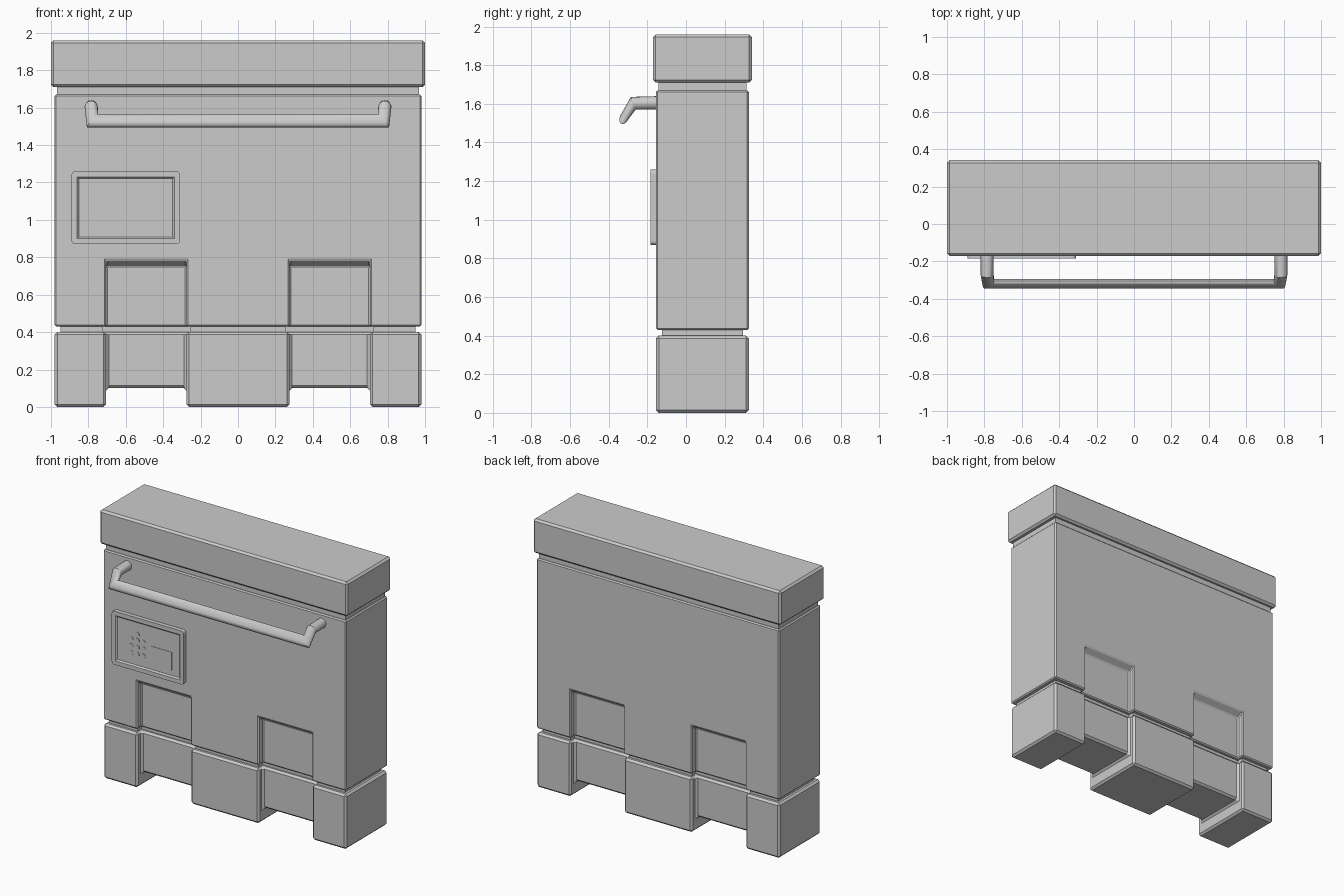
import bpy, bmesh, math
from mathutils import Vector, Matrix

if "Cube" in bpy.data.objects:
    bpy.data.objects.remove(bpy.data.objects["Cube"])

grey = bpy.data.materials.new("plain_grey")
grey.use_nodes = True
GREY = (0.6, 0.6, 0.6, 1)
grey.diffuse_color = GREY
grey.node_tree.nodes["Principled BSDF"].inputs["Base Color"].default_value = GREY

MID_Y, HALF_Y = 0.085, 0.24      # centre and half depth of the cabinet
FRONT = MID_Y - HALF_Y
NOTCH = (0.275, 0.705)           # notch span in x, mirrored
DEPTH = 0.05                     # notch depth


def finish(bm, name):
    bmesh.ops.recalc_face_normals(bm, faces=bm.faces)
    mesh = bpy.data.meshes.new(name)
    bm.to_mesh(mesh)
    bm.free()
    mesh.materials.append(grey)
    ob = bpy.data.objects.new(name, mesh)
    bpy.context.collection.objects.link(ob)
    return ob


def add_box(bm, x0, x1, y0, y1, z0, z1):
    size = Vector((x1 - x0, y1 - y0, z1 - z0))
    centre = Vector((x0 + x1, y0 + y1, z0 + z1)) / 2
    bmesh.ops.create_cube(bm, size=1, matrix=Matrix.Translation(centre) @ Matrix.Diagonal(size).to_4x4())


def block(name, half_x, half_y, z0, z1):
    bm = bmesh.new()
    add_box(bm, -half_x, half_x, MID_Y - half_y, MID_Y + half_y, z0, z1)
    return finish(bm, name)


def add_prism(bm, profile, x0, x1):
    """Extrude a y-z profile, measured from the cabinet centre, along x."""
    face = bm.faces.new([bm.verts.new((x0, MID_Y + y, z)) for y, z in profile])
    moved = bmesh.ops.extrude_face_region(bm, geom=[face])["geom"]
    verts = [v for v in moved if isinstance(v, bmesh.types.BMVert)]
    bmesh.ops.translate(bm, verts=verts, vec=(x1 - x0, 0, 0))


def apply(ob, kind, **settings):
    mod = ob.modifiers.new(kind.lower(), kind)
    for key, value in settings.items():
        setattr(mod, key, value)
    bpy.ops.object.select_all(action='DESELECT')
    ob.select_set(True)
    bpy.context.view_layer.objects.active = ob
    bpy.ops.object.modifier_apply(modifier=mod.name)


def bevel(ob, width):
    apply(ob, 'BEVEL', width=width, segments=1, limit_method='ANGLE', angle_limit=math.radians(50))


def cut_notches(ob, profiles, grow=0):
    """Cut the given y-z profiles at both notch positions."""
    bm = bmesh.new()
    for side in (-1, 1):
        a, b = sorted(side * x for x in NOTCH)
        for profile in profiles:
            add_prism(bm, profile, a - grow, b + grow)
    cutter = finish(bm, "notch_cutter")
    cutter.hide_render = True
    apply(ob, 'BOOLEAN', object=cutter, operation='DIFFERENCE', solver='EXACT')
    bpy.data.objects.remove(cutter)


def notch_pair(depth, z0, z1, slope):
    """Front and back notch profiles with a sloped ceiling."""
    outer, inner = HALF_Y + 0.1, HALF_Y - depth
    half = [(outer, z0), (inner, z0), (inner, z1 - slope), (HALF_Y, z1), (outer, z1)]
    return [half, [(-y, z) for y, z in half]]


# Lid and the neck below it
lid = block("lid", 1.0, 0.256, 1.71, 1.96)
bevel(lid, 0.014)
block("upper_neck", 0.967, HALF_Y - 0.012, 1.64, 1.74)

# Main body with notches in front and back
body = block("body", 0.98, HALF_Y, 0.43, 1.67)
cut_notches(body, notch_pair(DEPTH, 0.3, 0.785, 0.035))
bevel(body, 0.008)

# Groove between body and base
neck = block("lower_neck", 0.95, HALF_Y - 0.03, 0.37, 0.46)
cut_notches(neck, notch_pair(DEPTH + 0.025, 0.3, 0.5, 0), 0.02)

# Base with notches that open into tunnels between the feet
base = block("base", 0.98, HALF_Y, 0, 0.4)
out, inn = HALF_Y + 0.1, HALF_Y - DEPTH
cut_notches(base, [[(-out, -0.1), (out, -0.1), (out, 0.5), (inn, 0.5),
                    (inn, 0.1), (-inn, 0.1), (-inn, 0.5), (-out, 0.5)]])
bevel(base, 0.014)

# Control panel: rounded plate with a sunken face
bm = bmesh.new()
add_box(bm, -0.89, -0.31, FRONT - 0.03, FRONT + 0.01, 0.87, 1.26)
corners = [e for e in bm.edges if abs(e.verts[0].co.y - e.verts[1].co.y) > 0.01]
bmesh.ops.bevel(bm, geom=corners, offset=0.02, segments=3, profile=0.5, affect='EDGES')
face = min(bm.faces, key=lambda f: f.calc_center_median().y)
bmesh.ops.inset_region(bm, faces=[face], thickness=0.03, depth=0)
bmesh.ops.inset_region(bm, faces=[face], thickness=0.025, depth=-0.01)
finish(bm, "control_panel")

# Keypad buttons and screen
SUNK = FRONT - 0.02
bm = bmesh.new()
spots = [(-0.69, 1.135)] + [(x, z) for x in (-0.74, -0.69, -0.64) for z in (0.99, 1.04, 1.09)]
for x, z in spots:
    place = Matrix.Translation((x, SUNK, z)) @ Matrix.Rotation(math.pi / 2, 4, 'X')
    bmesh.ops.create_cone(bm, cap_ends=True, segments=16, radius1=0.017, radius2=0.017,
                          depth=0.006, matrix=place)
finish(bm, "keypad_buttons")
bm = bmesh.new()
add_box(bm, -0.575, -0.412, SUNK - 0.003, SUNK + 0.003, 0.945, 1.08)
finish(bm, "screen")

# Handle: mitred rings from wall to elbow to corner, mirrored in x
rings = [((0.785, FRONT + 0.01, 1.605), (0.035, 0, 0), (0, 0, 0.035)),
         ((0.785, -0.273, 1.603), (0.035, 0, 0), (0, -0.0125, 0.033)),
         ((0.778, -0.32, 1.53), (0.03, -0.015, -0.034), (0, -0.02, 0.01))]
SIDES = 16
bm = bmesh.new()
half = []
for ring in rings:
    c, u, v = map(Vector, ring)
    angles = [2 * math.pi * i / SIDES for i in range(SIDES)]
    half.append([c + u * math.cos(a) + v * math.sin(a) for a in angles])
other = [[Vector((-p.x, p.y, p.z)) for p in ring] for ring in reversed(half)]
loops = [[bm.verts.new(p) for p in ring] for ring in half + other]
for a, b in zip(loops, loops[1:]):
    for i in range(SIDES):
        j = (i + 1) % SIDES
        bm.faces.new((a[i], a[j], b[j], b[i]))
bm.faces.new(loops[0])
bm.faces.new(loops[-1])
handle = finish(bm, "handle")
bpy.ops.object.select_all(action='DESELECT')
handle.select_set(True)
bpy.context.view_layer.objects.active = handle
bpy.ops.object.shade_smooth_by_angle(angle=math.radians(35))
